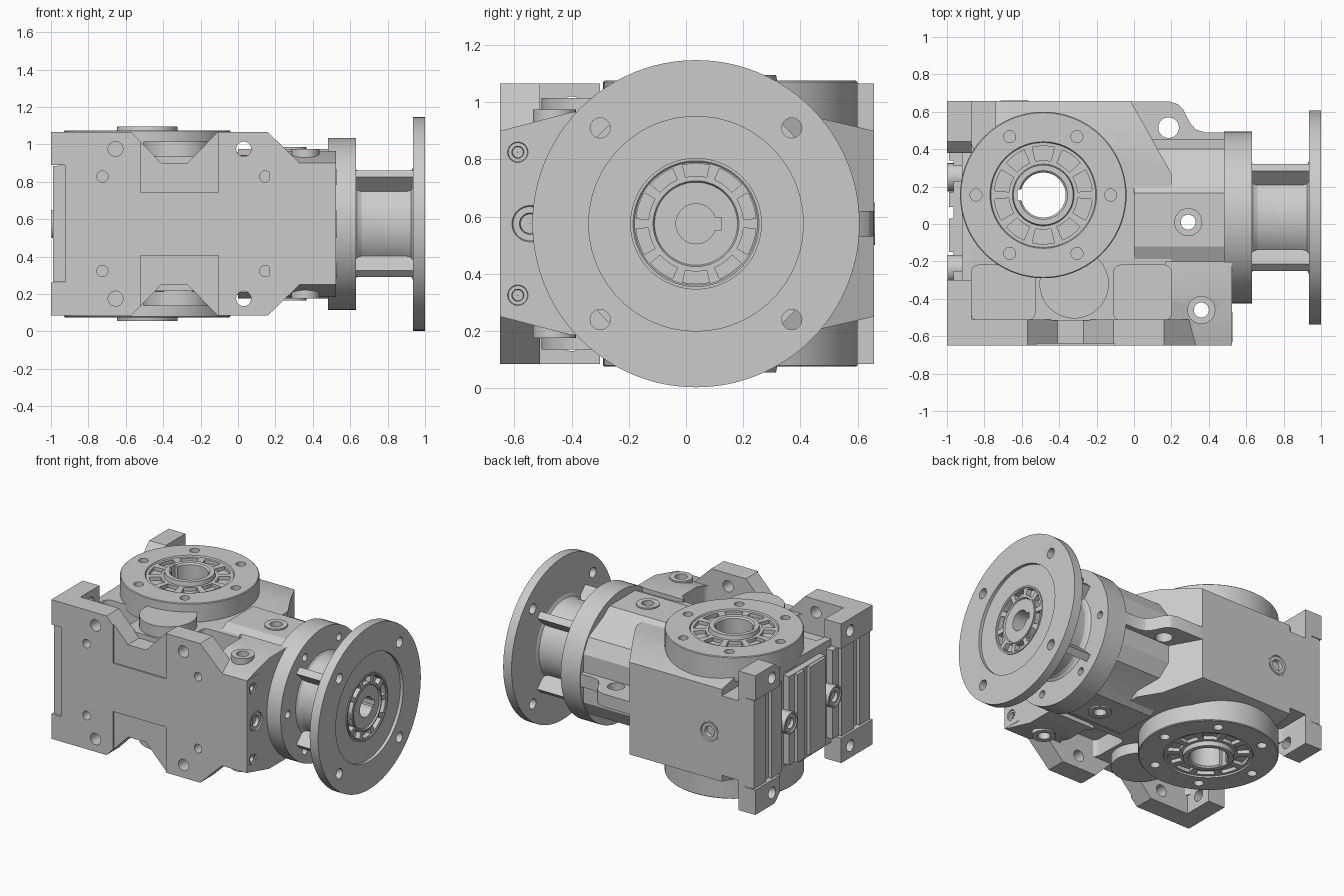
import bpy, bmesh
from math import sin, cos, pi, radians

if "Cube" in bpy.data.objects:
    bpy.data.objects.remove(bpy.data.objects["Cube"])

MID = 0.575            # all heights below are relative to the mid plane
CY = 0.035             # input axis
OX, OY = -0.485, 0.155  # output axis
MAP = {'z': lambda u, v, w: (u, v, w),
       'x': lambda u, v, w: (w, u, v),
       'y': lambda u, v, w: (u, w, v)}


def finish(name, bm):
    bmesh.ops.recalc_face_normals(bm, faces=bm.faces)
    me = bpy.data.meshes.new(name)
    bm.to_mesh(me)
    bm.free()
    ob = bpy.data.objects.new(name, me)
    bpy.context.collection.objects.link(ob)
    return ob


def prism(name, axis, pts, lo, hi):
    bm = bmesh.new()
    a = [bm.verts.new(MAP[axis](u, v, lo)) for u, v in pts]
    b = [bm.verts.new(MAP[axis](u, v, hi)) for u, v in pts]
    bm.faces.new(a)
    bm.faces.new(b[::-1])
    n = len(pts)
    for i in range(n):
        bm.faces.new((a[i], a[(i + 1) % n], b[(i + 1) % n], b[i]))
    return finish(name, bm)


def rect(u0, u1, v0, v1):
    return [(u0, v0), (u1, v0), (u1, v1), (u0, v1)]


def rounded(u0, u1, v0, v1, r):
    out = []
    for cu, cv, a0 in ((u1 - r, v1 - r, 0), (u0 + r, v1 - r, 90), (u0 + r, v0 + r, 180), (u1 - r, v0 + r, 270)):
        out += [(cu + r * cos(radians(a0 + k * 22.5)), cv + r * sin(radians(a0 + k * 22.5))) for k in range(5)]
    return out


def sym(upper):
    """Close an outline by mirroring it about the mid plane."""
    return upper + [(u, -v) for u, v in reversed(upper)]


def cyl(name, axis, c, r, lo, hi, n=32):
    return prism(name, axis, [(c[0] + r * cos(2 * pi * i / n), c[1] + r * sin(2 * pi * i / n)) for i in range(n)], lo, hi)


def lathe(name, axis, c, profile, n=72):
    bm = bmesh.new()
    rings = [[bm.verts.new(MAP[axis](c[0] + r * cos(2 * pi * i / n), c[1] + r * sin(2 * pi * i / n), h))
              for r, h in profile] for i in range(n)]
    m = len(profile)
    for i in range(n):
        p, q = rings[i], rings[(i + 1) % n]
        for j in range(m):
            k = (j + 1) % m
            bm.faces.new((p[j], q[j], q[k], p[k]))
    return finish(name, bm)


def cut(ob, cutters):
    for c in cutters:
        c.hide_render = True
        m = ob.modifiers.new("cut", 'BOOLEAN')
        m.operation, m.solver, m.object = 'DIFFERENCE', 'EXACT', c
    dg = bpy.context.evaluated_depsgraph_get()
    me = bpy.data.meshes.new_from_object(ob.evaluated_get(dg))
    ob.modifiers.clear()
    ob.data = me
    for c in cutters:
        bpy.data.objects.remove(c)


def sectors(axis, c, r0, r1, lo, hi, n=10):
    """Ring of annular pocket cutters."""
    out, half = [], 0.36 * 2 * pi / n
    for i in range(n):
        a = 2 * pi * (i + 0.5) / n
        t = [a + half * k / 2 for k in (-2, -1, 0, 1, 2)]
        pts = [(c[0] + r1 * cos(x), c[1] + r1 * sin(x)) for x in t]
        pts += [(c[0] + r0 * cos(x), c[1] + r0 * sin(x)) for x in reversed(t)]
        out.append(prism("cutter", axis, pts, lo, hi))
    return out


def plug(name, axis, c, r, base, out):
    """Raised ring with a countersunk socket."""
    d = 1 if out > base else -1
    lathe(name, axis, c, [(0.001, base), (0.001, out - d * 0.03), (r * .45, out - d * 0.03), (r * .5, out - d * .008),
                          (r * .8, out - d * .008), (r * .85, out), (r, out), (r, base)], 32)


def pockets(spans):
    return [prism("cutter", 'z', rounded(x0, x1, -.515, -.22, .04), s * .24, s * .6)
            for x0, x1 in spans for s in (1, -1)]


def side_sockets():
    """Cutters for the plug and the two screws on the input side face."""
    return [cyl("cutter", 'x', (-.545, 0), .074, .47, .6)] + \
        [cyl("cutter", 'x', (-.588, s * .25), .041, .47, .6) for s in (1, -1)]


LEFT, RIGHT = (-.87, -.53), (-.11, .2)

# front mounting plate with V notches, shallow pads and bolt holes
plate = prism("front_plate", 'y', sym([(-.925, .315), (-1, .315), (-1, .49), (-.57, .49), (-.41, .325), (-.27, .325),
                                       (-.11, .49), (.16, .49), (.33, .325), (.525, .325)]), -.65, -.51)
cs = [prism("cutter", 'y', rect(-.52, -.105, *z), -.7, -.638) for z in ((.17, .6), (-.6, -.17))]
for s in (1, -1):
    cs += [cyl("cutter", 'y', (x, s * .4), .04, -.7, -.45) for x in (-.655, .03)]
    cs += [cyl("cutter", 'y', (x, s * .253), .03, -.7, -.58) for x in (-.725, .145)]
cut(plate, cs + side_sockets())

# main gear housing
body = prism("main_housing", 'x', sym([(-.515, .36), (.42, .38), (.657, .325)]), -.92, .2)
cut(body, [prism("cutter", 'z', [(-.025, .67), (.2, .27), (.4, .27), (.4, .8), (-.025, .8)], -.6, .6),
           cyl("cutter", 'z', (OX, OY), .15, -.7, .7, 48), cyl("cutter", 'y', (-.64, 0), .074, .6, .7)]
    + [prism("cutter", 'z', rounded(-.87, -.74, .38, .75, .06), s * .28, s * .6) for s in (1, -1)]
    + pockets((LEFT, RIGHT)))

# faceted input housing
house = prism("input_housing", 'x', sym([(-.36, .36), (-.2, .36), (-.12, .4), (.165, .4), (.235, .35), (.4, .27), (.455, .17)]), 0, .5)
cut(house, [cyl("cutter", 'z', (.29, .01), .04, -.6, .6)] + pockets((RIGHT,)))

# front side block with corner bolts
block = prism("side_block", 'x', sym([(-.648, .325), (-.4, .39), (-.2, .39)]), .165, .523)
cut(block, [cyl("cutter", 'z', (.36, -.46), .04, -.6, .6)] + side_sockets() + pockets((RIGHT,)))
for s in (1, -1):
    plug("corner_screw", 'x', (-.588, s * .25), .042, .46, .526)
plug("side_plug", 'x', (-.545, 0), .075, .46, .527)
plug("rear_plug", 'y', (-.64, 0), .075, .59, .66)

# thin lifting lug
lug = prism("lifting_lug", 'z', [(-.1, .655), (.19, .655), (.235, .64), (.265, .61), (.3, .54), (.33, .505), (.38, .49),
                                 (.49, .49), (.49, .3), (-.1, .3)], -.045, .045)
cut(lug, [cyl("cutter", 'z', (.185, .515), .055, -.5, .5)])

for s in (1, -1):
    # feet at the closed end
    for nm, y0, y1, hy in (("rear_foot", .38, .657, .47), ("front_foot", -.52, -.3, -.4)):
        low = s * .315
        top = [(y0, low), (y0, s * .43), (y0 + .06, s * .49), (y1, s * .49), (y1, low)]
        if hy < 0:
            top = [(y0, low), (y0, s * .49), (y1, s * .49), (y1, low)]
        foot = prism(nm, 'x', top, -1, -.87)
        cut(foot, [cyl("cutter", 'x', (hy, s * .405), .04, -1.1, -.8)])
    # round boss beside the output flange
    cyl("round_boss", 'z', (-.32, -.32), .185, s * .2, s * .44, 64)
    # drain bosses
    for c, h in (((.29, .01), .41), ((.36, -.46), .4)):
        lathe("drain_boss", 'z', c, [(.04, s * .25), (.04, s * h), (.075, s * h), (.075, s * .25)], 32)
    # output flange with hollow hub
    out = lathe("output_flange", 'z', (OX, OY), [
        (.12, 0), (.12, s * .51), (.13, s * .52), (.16, s * .52), (.165, s * .49), (.28, s * .49), (.285, s * .5),
        (.44, s * .5), (.445, s * .495), (.445, s * .33), (.2, s * .33), (.2, 0)], 96)
    cs = sectors('z', (OX, OY), .185, .262, s * .465, s * .6)
    cs += [cyl("cutter", 'z', (OX + .36 * cos(k * pi / 3), OY + .36 * sin(k * pi / 3)), .032, s * .44, s * .6, 24)
           for k in range(6)]
    cs.append(prism("cutter", 'z', rect(OX - .137, OX - .09, OY - .03, OY + .03), -s * .05, s * .6))
    cut(out, cs)

# raised panels, ribs and plugs on the closed end
for y0, y1 in ((.31, .655), (-.17, .23), (-.64, -.25)):
    prism("end_panel", 'x', rect(y0, y1, -.312, .312), -.965, -.9)
for y0, y1 in ((.34, .46), (.52, .655), (.09, .17), (-.15, .03), (-.46, -.32), (-.64, -.52)):
    prism("end_rib", 'x', rect(y0, y1, -.31, .31), -.988, -.93)
for y in (.25, -.24):
    plug("end_plug", 'x', (y, 0), .075, -.9, -.996)

# bolted collar
collar = lathe("input_collar", 'x', (CY, 0), [(.15, .48), (.46, .48), (.46, .63), (.15, .63)], 96)
cut(collar, [cyl("cutter", 'x', (CY + .38 * cos(k * pi / 3), .38 * sin(k * pi / 3)), .026, .58, .7, 20)
             for k in range(6)])

# motor neck and motor flange
motor = lathe("motor_flange", 'x', (CY, 0), [
    (.07, .55), (.07, .975), (.145, .975), (.15, .985), (.16, .985), (.16, .98), (.215, .98), (.22, .985), (.23, .985),
    (.23, .978), (.375, .978), (.375, 1), (.572, 1), (.572, .935), (.3, .935), (.28, .925), (.27, .9),
    (.27, .66), (.28, .64), (.3, .625), (.3, .55)], 96)
cs = sectors('x', (CY, 0), .167, .21, .945, 1.1)
cs += [cyl("cutter", 'x', (CY + a * .335, b * .335), .035, .9, 1.1, 24) for a in (1, -1) for b in (1, -1)]
cs.append(prism("cutter", 'x', rect(CY + .05, CY + .09, -.022, .022), .7, 1.1))
cut(motor, cs)
cyl("shaft_bottom", 'x', (CY, 0), .16, .5, .75)

# diagonal stiffening ribs on the neck
for k in range(4):
    a = pi / 4 + k * pi / 2
    c, s = cos(a), sin(a)
    pts = [(CY + r * c - t * s, r * s + t * c) for r, t in ((.2, -.025), (.378, -.025), (.378, .025), (.2, .025))]
    prism("neck_rib", 'x', pts, .62, .945)

# lift to the ground and shade
bpy.ops.object.select_all(action='DESELECT')
for o in list(bpy.data.objects):
    o.location.z = MID
    o.select_set(True)
    bpy.context.view_layer.objects.active = o
bpy.ops.object.shade_smooth_by_angle(angle=radians(25))
